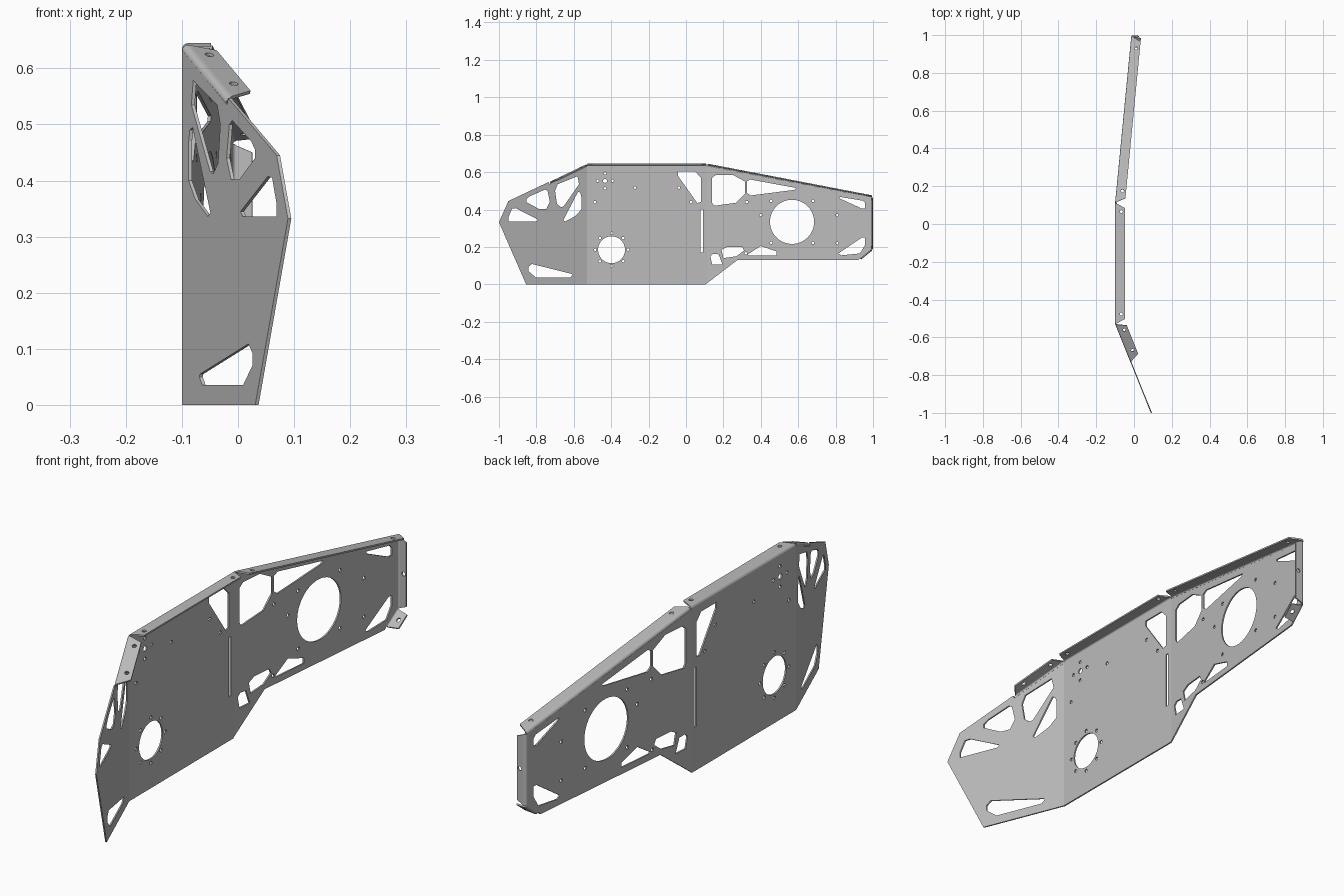
import bpy
import bmesh
from math import sin, cos, pi
from mathutils import Vector

if "Cube" in bpy.data.objects:
    bpy.data.objects.remove(bpy.data.objects["Cube"])

THICK = 0.006       # metal thickness
BEND = 0.012        # outer bend radius of the flanges
ARC = BEND * pi / 2

steel = bpy.data.materials.new("grey steel")
steel.use_nodes = True
steel.diffuse_color = (0.5, 0.5, 0.5, 1)
steel.node_tree.nodes["Principled BSDF"].inputs["Base Color"].default_value = (0.5, 0.5, 0.5, 1)

# Plan path of the plate: (y, x) at the tip, the two bends and the rear end
PATH = [(-1, 0.089), (-0.53, -0.1), (0.113, -0.1), (1, -0.014)]


def plan_x(y):
    """Outer face position of the plate at a given y."""
    for (y0, x0), (y1, x1) in zip(PATH, PATH[1:]):
        if y <= y1 or y1 == 1:
            return x0 + (x1 - x0) * (y - y0) / (y1 - y0)


def circle(y, z, radius, count=12):
    return [(y + radius * cos(2 * pi * i / count), z + radius * sin(2 * pi * i / count))
            for i in range(count)]


def folded_sheet(name, outline, holes, cuts, place):
    """Fill a flat outline with holes, cut it at fold lines, then fold it with place()."""
    curve = bpy.data.curves.new(name, "CURVE")
    curve.dimensions = "2D"
    curve.fill_mode = "BOTH"
    curve.extrude = 0.5
    for loop in [outline] + holes:
        spline = curve.splines.new("POLY")
        spline.points.add(len(loop) - 1)
        for point, (a, b) in zip(spline.points, loop):
            point.co = (a, b, 0, 1)
        spline.use_cyclic_u = True
    helper = bpy.data.objects.new(name + " pattern", curve)
    bpy.context.collection.objects.link(helper)
    bpy.context.view_layer.update()
    evaluated = helper.evaluated_get(bpy.context.evaluated_depsgraph_get())
    mesh = bpy.data.meshes.new_from_object(evaluated)
    bpy.data.objects.remove(helper)

    bm = bmesh.new()
    bm.from_mesh(mesh)
    bmesh.ops.remove_doubles(bm, verts=bm.verts, dist=0.0001)
    for axis, value in cuts:
        spot, normal = Vector((0, 0, 0)), Vector((0, 0, 0))
        spot[axis], normal[axis] = value, 1
        bmesh.ops.bisect_plane(bm, geom=bm.verts[:] + bm.edges[:] + bm.faces[:],
                               plane_co=spot, plane_no=normal, dist=0.00001)
    for vert in bm.verts:
        vert.co = place(vert.co.x, vert.co.y, vert.co.z + 0.5)
    bmesh.ops.recalc_face_normals(bm, faces=bm.faces)
    for face in bm.faces:
        face.smooth = False
    bm.to_mesh(mesh)
    bm.free()
    mesh.name = name
    mesh.materials.clear()
    mesh.materials.append(steel)
    obj = bpy.data.objects.new(name, mesh)
    bpy.context.collection.objects.link(obj)
    return obj


def flange(name, start, end, width, slant, holes):
    """Rounded lip folded inward along a plate edge; start and end are (y, z)."""
    a = Vector((plan_x(start[0]), *start))
    b = Vector((plan_x(end[0]), *end))
    along = (b - a).normalized()
    length = (b - a).length
    # panel normal towards +x, from the plan slope halfway along the edge
    mid = (start[0] + end[0]) / 2 - 0.005
    slope = (plan_x(mid + 0.001) - plan_x(mid - 0.001)) / 0.002
    inward = Vector((1, -slope, 0)).normalized()
    outward = along.cross(inward).normalized()
    centre = Vector((plan_x(mid), mid, 0.32))
    if outward.dot(a - centre) < 0:
        outward.negate()

    def place(u, v, depth):
        radius = BEND - THICK * depth
        angle = min(v, ARC) / BEND
        return (a + along * u + (inward - outward) * BEND
                + (outward * sin(angle) - inward * cos(angle)) * radius
                + inward * max(0, v - ARC))

    reach = ARC + width - BEND
    outline = [(0, 0), (length, 0), (length, BEND),
               (length - slant, reach), (slant, reach), (0, BEND)]
    loops = [circle(u * length, ARC + width * 0.4, 0.008) for u in holes]
    cuts = [(1, ARC * i / 5) for i in range(1, 6)]
    folded_sheet(name, outline, loops, cuts, place)


# Plate outline as (y, z), stepped back where a flange begins
outline = [(-1, 0.332), (-0.95, 0.445), (-0.735, 0.547), (-0.73, 0.535), (-0.53, 0.633),
           (0.113, 0.633), (0.988, 0.465), (0.988, 0.185), (0.932, 0.142), (0.92, 0.13),
           (0.275, 0.13), (0.105, 0), (-0.855, 0)]

# Lightening holes in the front wing
front_holes = [
    [(-.79, .345), (-.91, .407), (-.93, .405), (-.95, .357), (-.95, .336), (-.8, .336)],
    [(-.74, .5), (-.753, .507), (-.837, .47), (-.854, .455), (-.854, .44),
     (-.785, .402), (-.748, .402), (-.728, .44)],
    [(-.58, .578), (-.686, .535), (-.7, .5), (-.69, .43), (-.668, .412),
     (-.655, .416), (-.572, .535)],
    [(-.577, .495), (-.565, .49), (-.56, .47), (-.56, .4), (-.59, .366),
     (-.645, .336), (-.656, .343)],
    [(-.607, .05), (-.61, .055), (-.825, .109), (-.842, .093), (-.842, .07),
     (-.802, .036), (-.62, .036)],
]
# Triangle and slot in the middle panel
middle_holes = [
    [(-.043, .602), (.05, .602), (.08, .57), (.08, .44), (.06, .435), (-.043, .58)],
    [(.078, .4), (.09, .4), (.09, .17), (.078, .17)],
]
# Lightening holes in the rear panel
rear_holes = [
    [(.14, .57), (.16, .585), (.25, .585), (.315, .55), (.315, .485), (.268, .436),
     (.15, .42), (.14, .435)],
    [(.325, .55), (.345, .56), (.59, .515), (.58, .505), (.345, .475), (.325, .49)],
    [(.82, .468), (.945, .447), (.957, .435), (.957, .405), (.94, .405), (.82, .46)],
    [(.957, .25), (.957, .21), (.93, .165), (.83, .155), (.815, .165), (.94, .25)],
    [(.33, .16), (.4, .205), (.485, .175), (.485, .155), (.335, .155)],
    [(.19, .185), (.22, .2), (.3, .2), (.31, .18), (.27, .15), (.2, .14)],
    [(.13, .15), (.145, .163), (.175, .16), (.195, .105), (.14, .105)],
]

# Large round openings with their bolt circles
hub, wheel = (-0.398, 0.185), (0.567, 0.334)
round_holes = [circle(*hub, 0.072, 40), circle(*wheel, 0.118, 48)]
bolts = circle(*hub, 0.088, 8)
bolts += [(wheel[0] + i * 0.112, wheel[1] + j * 0.112) for i in (-1, 1) for j in (-1, 1)]
# Connector hole with four small holes around it
port = (-0.433, 0.553)
round_holes.append(circle(*port, 0.011))
bolts += circle(*port, 0.04, 4)
# Single fixing holes
bolts += [(-.273, .517), (-.038, .517), (-.487, .44), (.027, .44), (.325, .44),
          (.4, .37), (.808, .37), (.808, .22), (.32, .165)]
round_holes += [circle(y, z, 0.007, 10) for y, z in bolts]

folded_sheet("side plate", outline, front_holes + middle_holes + rear_holes + round_holes,
             [(0, PATH[1][0]), (0, PATH[2][0])],
             lambda y, z, depth: Vector((plan_x(y) + THICK * depth, y, z)))

# Folded lips along the top, the rear end and the lower rear corner
flange("front top flange", (-0.535, 0.643), (-0.73, 0.549), 0.055, 0.027, (0.2, 0.75))
flange("middle top flange", (-0.528, 0.645), (0.11, 0.645), 0.052, 0.025, (0.08, 0.93))
flange("rear top flange", (0.117, 0.645), (0.995, 0.476), 0.052, 0.025, (0.07, 0.93))
flange("rear end flange", (1, 0.465), (1, 0.187), 0.04, 0.015, (0.5,))
flange("lower corner tab", (0.996, 0.18), (0.937, 0.133), 0.052, 0.008, (0.5,))
